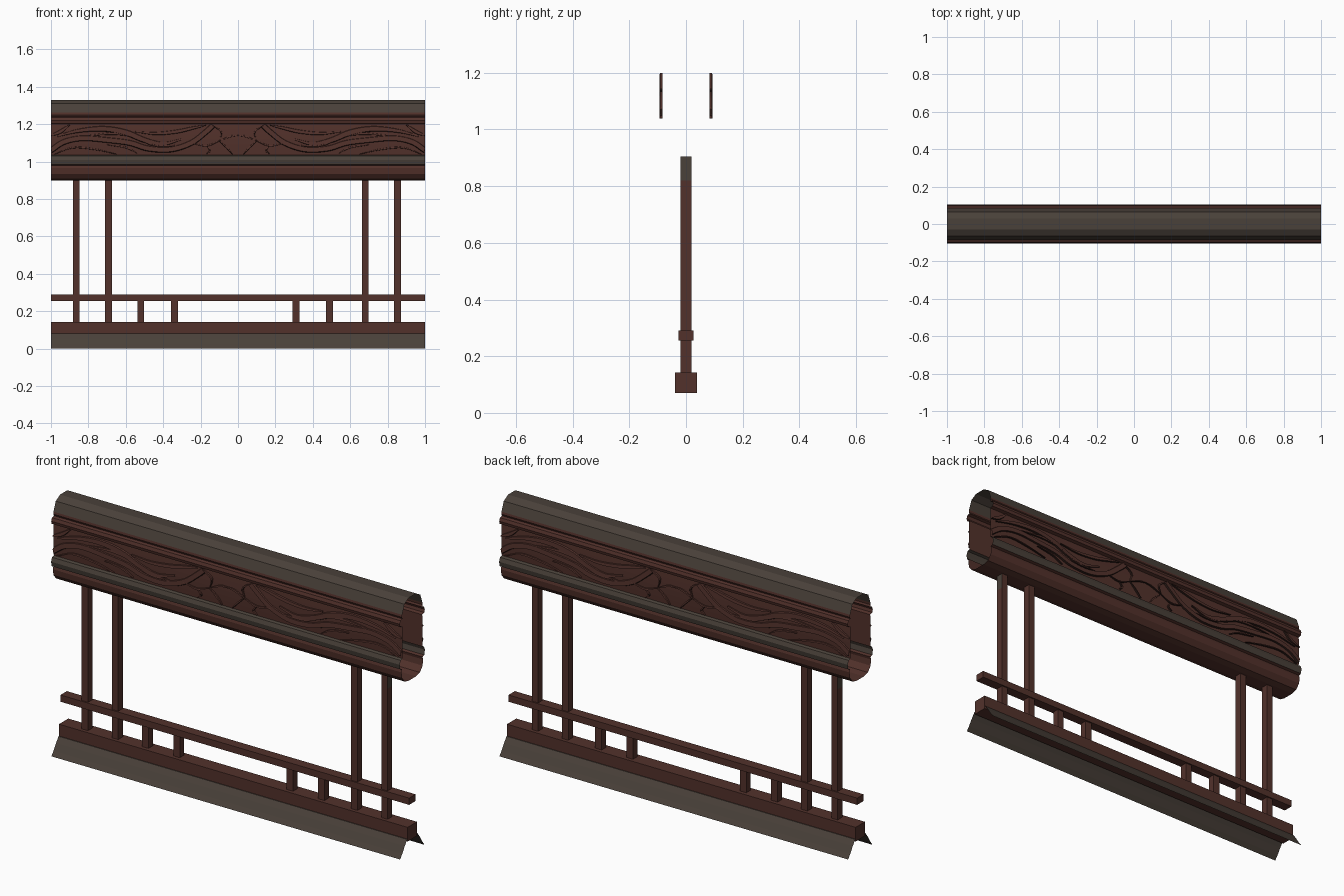
import bpy, bmesh, math
from mathutils import Vector

cube = bpy.data.objects.get("Cube")
if cube:
    bpy.data.objects.remove(cube, do_unlink=True)


def material(name, rgb):
    m = bpy.data.materials.new(name)
    m.use_nodes = True
    m.diffuse_color = (*rgb, 1)
    m.node_tree.nodes["Principled BSDF"].inputs["Base Color"].default_value = (*rgb, 1)
    return m


BROWN = material("red brown wood", (0.085, 0.031, 0.024))
GREY = material("weathered grey wood", (0.067, 0.052, 0.041))
DARK = material("dark carved grooves", (0.022, 0.010, 0.008))


def finish(name, bm, mats):
    me = bpy.data.meshes.new(name)
    bm.to_mesh(me)
    bm.free()
    for m in mats:
        me.materials.append(m)
    ob = bpy.data.objects.new(name, me)
    bpy.context.collection.objects.link(ob)
    return ob


def extrude(name, profile, closed, is_grey):
    """Sweep a (y, z) profile along the full length, leaving the ends open."""
    bm = bmesh.new()
    rows = [[bm.verts.new((x, y, z)) for y, z in profile] for x in (-1, 1)]
    n = len(profile)
    for i in range(n if closed else n - 1):
        j = (i + 1) % n
        f = bm.faces.new((rows[0][i], rows[0][j], rows[1][j], rows[1][i]))
        f.normal_update()
        f.material_index = int(is_grey(f.calc_center_median(), f.normal))
    return finish(name, bm, (BROWN, GREY))


def box(name, x, z0, z1, wx, wy, grey_above=None, side=0):
    """Upright block; optionally the outer face turns grey above a height."""
    bm = bmesh.new()
    bmesh.ops.create_cube(bm, size=1)
    for v in bm.verts:
        v.co = (x + v.co.x * wx, v.co.y * wy, z0 + (v.co.z + 0.5) * (z1 - z0))
    if grey_above:
        bmesh.ops.bisect_plane(bm, geom=bm.verts[:] + bm.edges[:] + bm.faces[:],
                               plane_co=(0, 0, grey_above), plane_no=(0, 0, 1))
        for f in bm.faces:
            if f.calc_center_median().z > grey_above and f.normal.x * side > 0.5:
                f.material_index = 1
    return finish(name, bm, (BROWN, GREY))


# Hollow lintel: rounded cap, two mouldings, recessed panel, rounded underside
half = [(0.03, 1.33), (0.065, 1.31), (0.083, 1.262), (0.085, 1.25), (0.08, 1.24),
        (0.096, 1.236), (0.102, 1.22), (0.098, 1.205), (0.081, 1.20),
        (0.081, 1.035), (0.095, 1.03), (0.103, 1.01), (0.098, 0.985),
        (0.084, 0.98), (0.088, 0.965), (0.084, 0.935), (0.062, 0.908), (0.03, 0.90)]
ring = [(-y, z) for y, z in half] + half[::-1]
extrude("lintel_shell", ring[::-1], True,
        lambda c, n: c.z > 1.262 or (0.99 < c.z < 1.034))

# Flared skirt, open underneath
flare = [(0.042, 0.082), (0.062, 0.055), (0.083, 0.022), (0.1, 0.0)]
extrude("base_skirt", flare[::-1] + [(-y, z) for y, z in flare], False, lambda c, n: True).data.flip_normals()

# Sill beam, handrail and posts
box("sill_beam", 0, 0.07, 0.143, 2, 0.076)
box("handrail", 0, 0.255, 0.29, 2, 0.052)
for i, x in enumerate((-0.865, -0.692, 0.68, 0.853)):
    box(f"tall_post_{i + 1}", x, 0.14, 0.905, 0.036, 0.038,
        0.82 if abs(x) > 0.8 else None, math.copysign(1, x))
for i, x in enumerate((-0.52, -0.34, 0.31, 0.49)):
    box(f"short_post_{i + 1}", x, 0.14, 0.26, 0.037, 0.036)


def catmull(points, steps=6):
    p = [Vector(q) for q in points]
    p = [2 * p[0] - p[1]] + p + [2 * p[-1] - p[-2]]
    out = []
    for i in range(1, len(p) - 2):
        a, b, c, d = p[i - 1:i + 3]
        for s in range(steps):
            t = s / steps
            out.append(0.5 * (2 * b + (c - a) * t + (2 * a - 5 * b + 4 * c - d) * t * t
                              + (3 * b - a - 3 * c + d) * t ** 3))
    return out + [p[-2]]


def strand(bm, points, width, taper):
    """Ridged, tapering vine with a dark lower flank, mirrored in x and y."""
    path = catmull(points)
    for sx in (-1, 1):
        for sy in (-1, 1):
            prev = None
            for i, p in enumerate(path):
                t = i / (len(path) - 1)
                d = (path[min(i + 1, len(path) - 1)] - path[max(i - 1, 0)]).normalized()
                n = Vector((-d.y, d.x))
                if n.y < 0:
                    n = -n
                w = width * (math.sin(math.pi * (0.08 + 0.84 * t)) if taper else 1)
                row = []
                for off, lift in ((0.5, 0.0), (0.42, 0.008), (-0.38, 0.010), (-0.5, 0.0)):
                    q = p + n * w * off
                    z = min(max(q.y, 1.036), 1.199)
                    row.append(bm.verts.new((sx * min(q.x, 1.0), sy * (0.083 + lift), z)))
                if prev:
                    for k in range(3):
                        f = bm.faces.new((prev[k], prev[k + 1], row[k + 1], row[k]))
                        f.material_index = 0 if k < 2 else 1
                        f.normal_update()
                        if f.normal.y * sy < 0:
                            f.normal_flip()
                prev = row


# Gently bowed panels that carry the carving
for name, s in (("front_panel", -1), ("back_panel", 1)):
    bow = [(s * (0.081 + 0.004 * math.sin(math.pi * k / 6)), 1.036 + 0.163 * k / 6)
           for k in range(7)]
    extrude(name, bow if s < 0 else bow[::-1], False, lambda c, n: False).data.flip_normals()

# Carved vines
bm = bmesh.new()
strand(bm, [(1, 1.06), (0.93, 1.105), (0.83, 1.125), (0.7, 1.115), (0.58, 1.10),
            (0.48, 1.07), (0.36, 1.065), (0.25, 1.10), (0.17, 1.16), (0.13, 1.197)], 0.03, False)
strand(bm, [(0.97, 1.135), (0.85, 1.165), (0.72, 1.175), (0.6, 1.155), (0.5, 1.115),
            (0.4, 1.095), (0.3, 1.12)], 0.032, True)
strand(bm, [(0.8, 1.14), (0.66, 1.15), (0.55, 1.135), (0.45, 1.09), (0.33, 1.085)], 0.018, True)
strand(bm, [(0.55, 1.16), (0.44, 1.15), (0.33, 1.16), (0.24, 1.18), (0.17, 1.195)], 0.02, True)
strand(bm, [(1, 1.14), (0.95, 1.16), (0.9, 1.197)], 0.02, True)
finish("carved_vines", bm, (BROWN, DARK))

# Thin leaf veins and grooves
bm = bmesh.new()
for pts in ([(0.25, 1.10), (0.17, 1.085), (0.1, 1.11)],
            [(0.1, 1.11), (0.09, 1.16), (0.14, 1.195)],
            [(0.1, 1.11), (0.06, 1.075), (0.03, 1.04)],
            [(0.17, 1.085), (0.15, 1.06), (0.17, 1.04)],
            [(0.1, 1.11), (0.04, 1.135), (0.0, 1.14)],
            [(0.98, 1.04), (0.88, 1.075), (0.76, 1.065), (0.65, 1.04)],
            [(0.7, 1.09), (0.6, 1.075), (0.54, 1.045)]):
    strand(bm, pts, 0.009, True)
finish("carved_veins", bm, (BROWN, DARK))
